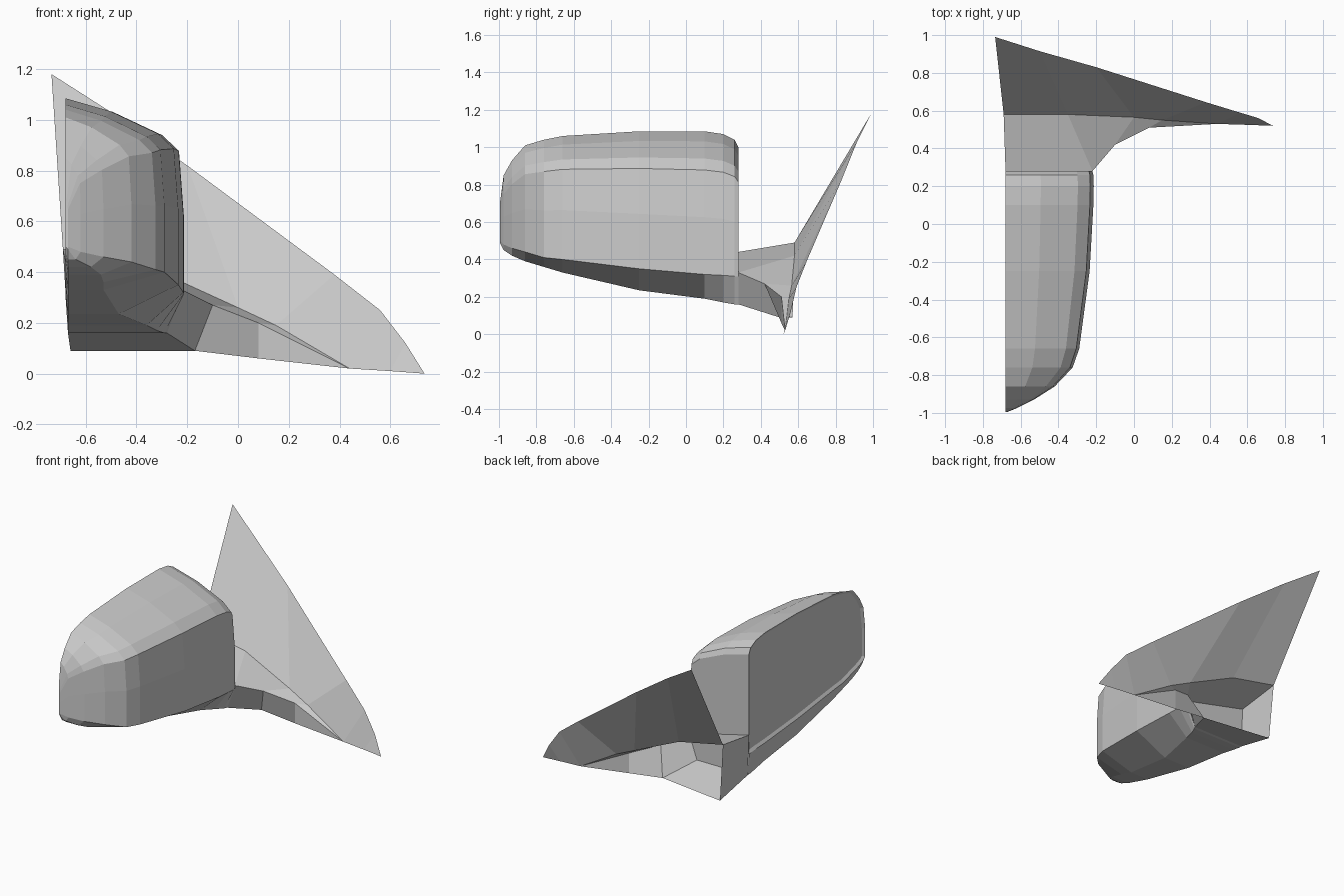
import bpy
import bmesh

default_cube = bpy.data.objects.get("Cube")
if default_cube:
    bpy.data.objects.remove(default_cube, do_unlink=True)

# One plain grey for every part
grey = bpy.data.materials.new("plain_grey")
grey.use_nodes = True
colour = (0.6, 0.6, 0.6, 1)
grey.diffuse_color = colour
grey.node_tree.nodes["Principled BSDF"].inputs["Base Color"].default_value = colour


def add_rows(bm, rows):
    """Create a row of vertices for each list of points."""
    return [[bm.verts.new(point) for point in row] for row in rows]


def skin(bm, rows):
    """Bridge neighbouring rows with quads."""
    for row, following in zip(rows, rows[1:]):
        for i in range(len(row) - 1):
            bm.faces.new((row[i], row[i + 1], following[i + 1], following[i]))


def finish(bm, name):
    """Weld the mesh, orient it and turn it into an object."""
    bmesh.ops.remove_doubles(bm, verts=bm.verts[:], dist=0.001)
    bmesh.ops.recalc_face_normals(bm, faces=bm.faces[:])
    mesh = bpy.data.meshes.new(name)
    bm.to_mesh(mesh)
    bm.free()
    mesh.materials.append(grey)
    part = bpy.data.objects.new(name, mesh)
    bpy.context.collection.objects.link(part)
    return part


# Housing stations: y, rim top z, outer x, crease z, keel x, keel z
RIM = -0.68
stations = [
    (0.28, 1.0, -0.22, 0.31, -0.28, 0.16),
    (0.26, 1.04, -0.215, 0.31, -0.29, 0.16),
    (0.2, 1.07, -0.213, 0.315, -0.32, 0.17),
    (0.1, 1.085, -0.215, 0.32, -0.36, 0.19),
    (-0.25, 1.085, -0.235, 0.35, -0.47, 0.235),
    (-0.66, 1.06, -0.29, 0.4, -0.53, 0.33),
    (-0.76, 1.04, -0.325, 0.41, -0.53, 0.36),
    (-0.86, 1.01, -0.42, 0.44, -0.54, 0.39),
    (-0.93, 0.93, -0.53, 0.46, -0.58, 0.42),
    (-0.975, 0.85, -0.62, 0.48, -0.64, 0.45),
    (-0.995, 0.7, -0.67, 0.5, -0.67, 0.49),
]
# Cross-section from the rim over the shoulder to the crease, as fractions
profile = [(0, 1), (0.4, 0.93), (0.82, 0.81), (0.96, 0.73), (1, 0.4), (1, 0), (0, 0)]

# Housing shell with a recessed glass in its flat side
bm = bmesh.new()
sections = []
for y, top, outer, crease, keel_x, keel_z in stations:
    sections.append([(RIM + (outer - RIM) * across, y, crease + (top - crease) * up)
                     for across, up in profile])
rows = add_rows(bm, sections)
skin(bm, rows)
bm.faces.new(rows[0])
bm.faces.new(rows[-1])
glass = bm.faces.new([row[0] for row in rows] + [row[-1] for row in reversed(rows)])
bmesh.ops.recalc_face_normals(bm, faces=bm.faces[:])
bmesh.ops.inset_region(bm, faces=[glass], thickness=0.02, depth=-0.012)
finish(bm, "mirror_housing")

# Lower trim, tapering down to a keel under the housing
bm = bmesh.new()
sections = []
for y, top, outer, crease, keel_x, keel_z in stations:
    sections.append([(outer, y, crease), (keel_x, y, keel_z),
                     (RIM + 0.01, y, keel_z), (RIM, y, crease)])
rows = add_rows(bm, sections)
skin(bm, rows)
bm.faces.new(rows[-1])
finish(bm, "lower_trim")

# Arm, hollow towards the sail plate
seam = [(-0.69, 0.58, 0.49), (-0.35, 0.58, 0.42), (0, 0.565, 0.26),
        (0.15, 0.55, 0.19), (0.44, 0.53, 0.02)]
ridge = [(RIM, 0.28, 0.44), (-0.22, 0.28, 0.33), (-0.1, 0.42, 0.27),
         (0.08, 0.51, 0.2), (0.44, 0.53, 0.02)]
keel = [(-0.67, 0.28, 0.16), (-0.28, 0.28, 0.16), (-0.17, 0.5, 0.09),
        (0.08, 0.51, 0.06), (0.44, 0.53, 0.02)]
bm = bmesh.new()
seam_row, ridge_row, keel_row = rows = add_rows(bm, [seam, ridge, keel])
# Weld-friendly strips: the pointed end closes as triangles
for upper, lower in zip(rows, rows[1:]):
    for i in range(len(upper) - 2):
        bm.faces.new((upper[i], upper[i + 1], lower[i + 1], lower[i]))
    bm.faces.new((upper[-2], upper[-1], lower[-2]))
corner = bm.verts.new((-0.66, 0.57, 0.09))
bm.faces.new((keel_row[0], keel_row[1], keel_row[2], corner))
bm.faces.new((seam_row[0], ridge_row[0], keel_row[0], corner))
finish(bm, "mirror_arm")

# Triangular sail plate rising from the seam
outer_edge = [(-0.735, 0.99, 1.18), (-0.5, 0.915, 1.03), (-0.2, 0.83, 0.82),
              (0.38, 0.645, 0.39), (0.56, 0.59, 0.25), (0.66, 0.56, 0.12)]
bm = bmesh.new()
lower, upper = rows = add_rows(bm, [seam + [(0.6, 0.525, 0.01)], outer_edge])
skin(bm, rows)
tip = bm.verts.new((0.735, 0.52, 0))
bm.faces.new((lower[-1], tip, upper[-1]))
finish(bm, "sail_plate")
